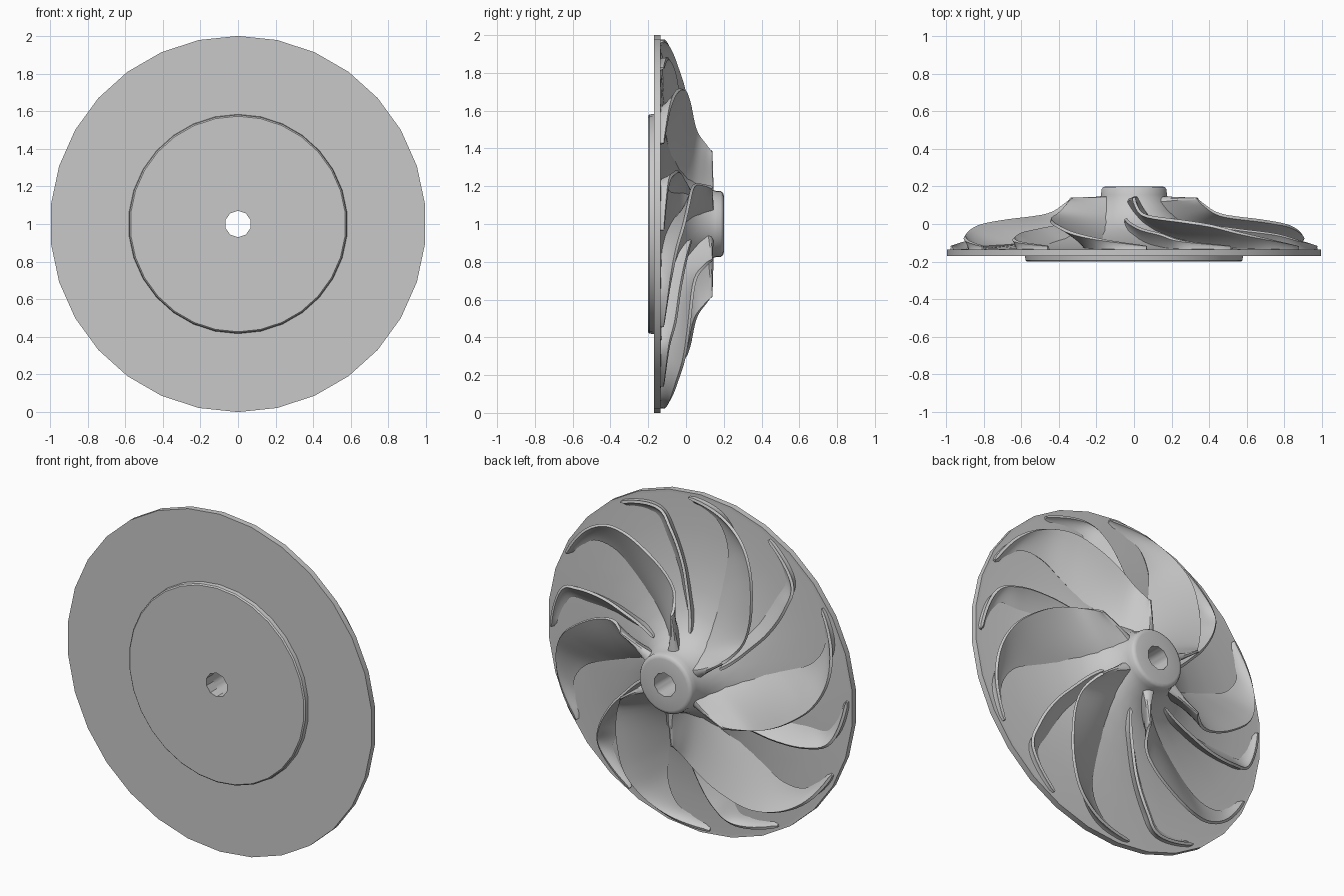
import bpy, bmesh, math
from mathutils import Vector

cube = bpy.data.objects.get("Cube")
if cube:
    bpy.data.objects.remove(cube, do_unlink=True)

SEGMENTS = 30
BORE = 0.07

metal = bpy.data.materials.new("cast_grey_metal")
metal.use_nodes = True
grey = (0.58, 0.58, 0.58, 1)
metal.diffuse_color = grey
metal.node_tree.nodes["Principled BSDF"].inputs["Base Color"].default_value = grey


def polar(r, y, angle):
    """Point around the horizontal wheel axis, angle measured from the top."""
    return Vector((r * math.sin(angle), y, 1 + r * math.cos(angle)))


def finish(name, bm, smooth=30):
    bmesh.ops.recalc_face_normals(bm, faces=bm.faces[:])
    mesh = bpy.data.meshes.new(name)
    bm.to_mesh(mesh)
    bm.free()
    mesh.materials.append(metal)
    obj = bpy.data.objects.new(name, mesh)
    bpy.context.collection.objects.link(obj)
    bpy.ops.object.select_all(action="DESELECT")
    obj.select_set(True)
    bpy.context.view_layer.objects.active = obj
    bpy.ops.object.shade_smooth_by_angle(angle=math.radians(smooth))


def lathe(name, profile, smooth=30):
    """Revolve a closed profile; the bore is kept ten-sided."""
    bm = bmesh.new()
    step = math.tau / SEGMENTS
    side = math.tau / 10
    rings = []
    for i in range(SEGMENTS):
        a = i * step
        flat = math.cos(side / 2) / math.cos((i % 3) * step - side / 2)
        rings.append([bm.verts.new(polar(r * flat if r == BORE else r, y, a))
                      for r, y in profile])
    n = len(profile)
    for i in range(SEGMENTS):
        p, q = rings[i], rings[(i + 1) % SEGMENTS]
        for j in range(n):
            k = (j + 1) % n
            bm.faces.new((p[j], p[k], q[k], q[j]))
    finish(name, bm, smooth)


def spline(rows, t):
    """Catmull-Rom interpolation through a list of stations."""
    i = min(int(t), len(rows) - 2)
    f = t - i
    p = [rows[max(0, min(len(rows) - 1, i + d))] for d in (-1, 0, 1, 2)]
    return [0.5 * (2 * b + (c - a) * f + (2 * a - 5 * b + 4 * c - d) * f ** 2
                   + (3 * b - a - 3 * c + d) * f ** 3)
            for a, b, c, d in zip(*p)]


# Back plate with raised rear boss
lathe("back_plate", [(BORE, -0.2), (0.573, -0.2), (0.58, -0.193), (0.583, -0.17),
                     (1, -0.17), (1, -0.135), (BORE, -0.135)])

# Flared hub with rounded nose
lathe("hub", [(BORE, 0.2), (0.15, 0.2), (0.165, 0.196), (0.174, 0.184),
              (0.176, 0.155), (0.188, 0.12), (0.212, 0.07), (0.265, 0.01),
              (0.35, -0.037), (0.47, -0.077), (0.63, -0.108), (0.8, -0.128),
              (0.985, -0.135), (BORE, -0.14)], 40)

# Blade stations: tip radius, tip y, sweep, root radius, root y, root lean
FULL = [
    (0.385, 0.14, 0, 0.16, 0.14, -5),
    (0.42, 0.105, 1, 0.18, 0.07, 6),
    (0.51, 0.047, 6, 0.22, 0.0, 14),
    (0.70, 0.015, 21, 0.40, -0.09, 14),
    (0.82, -0.01, 30, 0.60, -0.125, 10),
    (0.90, -0.05, 39, 0.78, -0.14, 5),
    (0.95, -0.085, 50, 0.92, -0.145, 2),
    (0.972, -0.117, 64, 0.965, -0.15, 0),
]
SPLITTER = [
    (0.255, 0.03, 20, 0.24, -0.03, 2),
    (0.45, -0.005, 29, 0.40, -0.09, 6),
    (0.62, -0.03, 34, 0.55, -0.125, 6),
    (0.80, -0.055, 40, 0.74, -0.14, 4),
    (0.91, -0.09, 46, 0.89, -0.145, 2),
    (0.972, -0.117, 62, 0.965, -0.15, 0),
]


def blade(name, stations, turn, along=36, across=8):
    """Curved sheet from root to tip, thickening into the hub at its root."""
    bm = bmesh.new()
    end = len(stations) - 1
    centre = []
    for i in range(along + 1):
        tr, ty, sweep, rr, ry, lean = spline(stations, end * i / along)
        row = []
        for j in range(across + 1):
            s = j / across
            angle = math.radians(turn + sweep + lean * (1 - s))
            row.append(polar(rr + (tr - rr) * s, ry + (ty - ry) * s, angle))
        centre.append(row)
    sides = ([], [])
    for i, row in enumerate(centre):
        ahead, behind = centre[min(i + 1, along)], centre[max(i - 1, 0)]
        loops = ([], [])
        for j in range(across + 1):
            up = row[min(j + 1, across)] - row[max(j - 1, 0)]
            normal = (ahead[j] - behind[j]).cross(up).normalized()
            half = 0.008 + 0.026 * (1 - j / across) ** 2
            if i in (0, along):
                half *= 0.5
            for sign, loop in zip((1, -1), loops):
                loop.append(bm.verts.new(row[j] + normal * half * sign))
        sides[0].append(loops[0])
        sides[1].append(loops[1])
    # Each cross-section is a closed loop running up one side and down the other
    rings = [a + b[::-1] for a, b in zip(*sides)]
    n = len(rings[0])
    for p, q in zip(rings, rings[1:]):
        for j in range(n):
            k = (j + 1) % n
            bm.faces.new((p[j], p[k], q[k], q[j]))
    for a, b in ((sides[0][0], sides[1][0]), (sides[0][-1], sides[1][-1])):
        for j in range(across):
            bm.faces.new((a[j], a[j + 1], b[j + 1], b[j]))
    finish(name, bm, 40)


# Six full blades alternating with six lower splitter blades
for i in range(6):
    blade(f"full_blade_{i + 1}", FULL, i * 60)
    blade(f"splitter_blade_{i + 1}", SPLITTER, i * 60 + 30)
